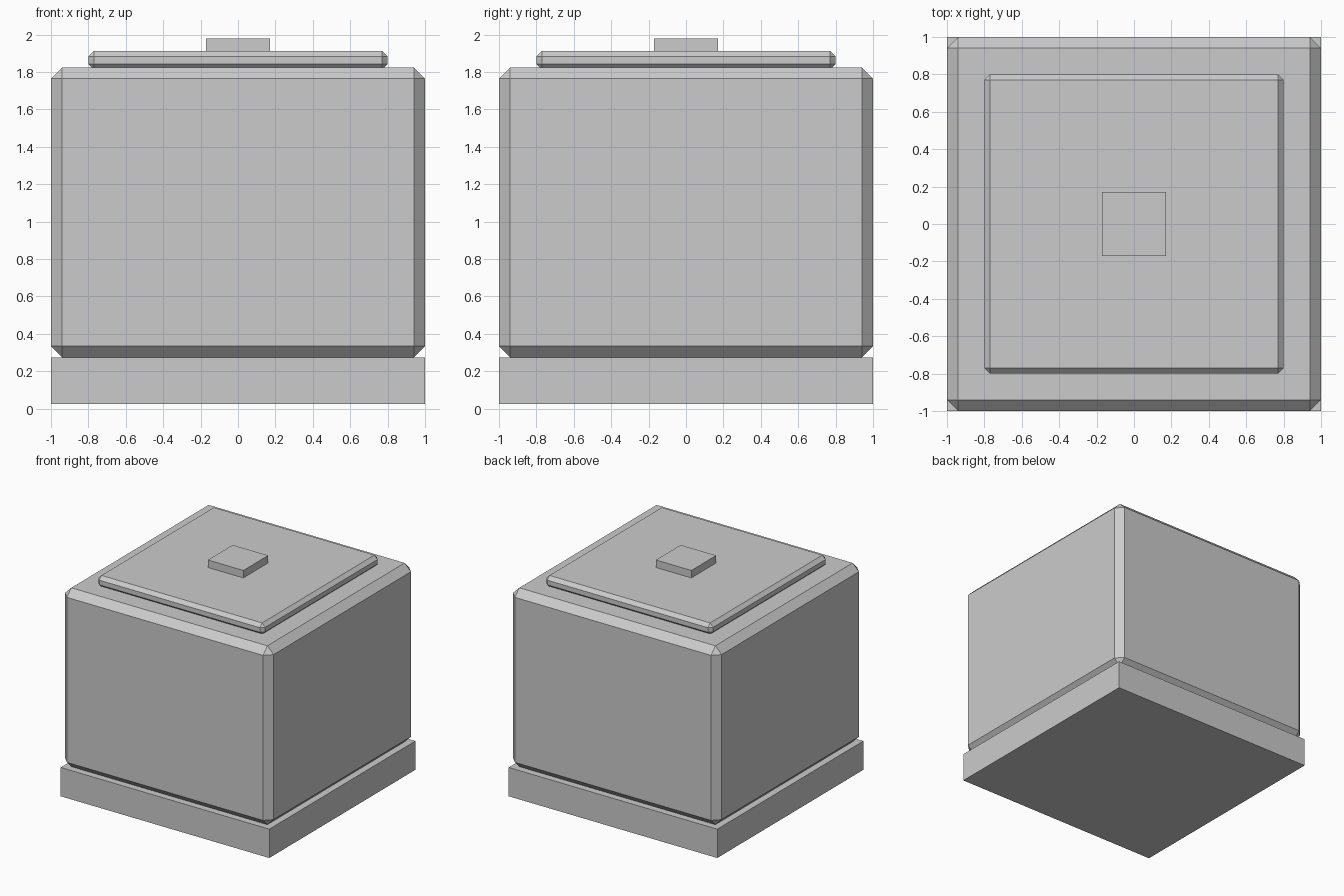
import bpy

if "Cube" in bpy.data.objects:
    bpy.data.objects.remove(bpy.data.objects["Cube"])


def block(name, half, z0, z1, chamfer=0.0):
    """Square block from z0 to z1, optionally with flat chamfered edges."""
    bpy.ops.mesh.primitive_cube_add(size=1, location=(0, 0, (z0 + z1) / 2))
    obj = bpy.context.object
    obj.name = name
    obj.scale = (2 * half, 2 * half, z1 - z0)
    bpy.ops.object.transform_apply(location=False, rotation=False, scale=True)
    if chamfer:
        bevel = obj.modifiers.new("chamfer", 'BEVEL')
        bevel.width = chamfer
        bevel.segments = 1
        bevel.limit_method = 'NONE'
    return obj


# Plinth under the box
block("base", 1.0, 0.025, 0.275)

# Main chamfered body
block("body", 1.0, 0.275, 1.825, 0.06)

# Thin lid panel, sunk slightly into the body
block("lid", 0.8, 1.813, 1.913, 0.03)

# Small square knob on the lid
block("knob", 0.17, 1.9, 1.978)
